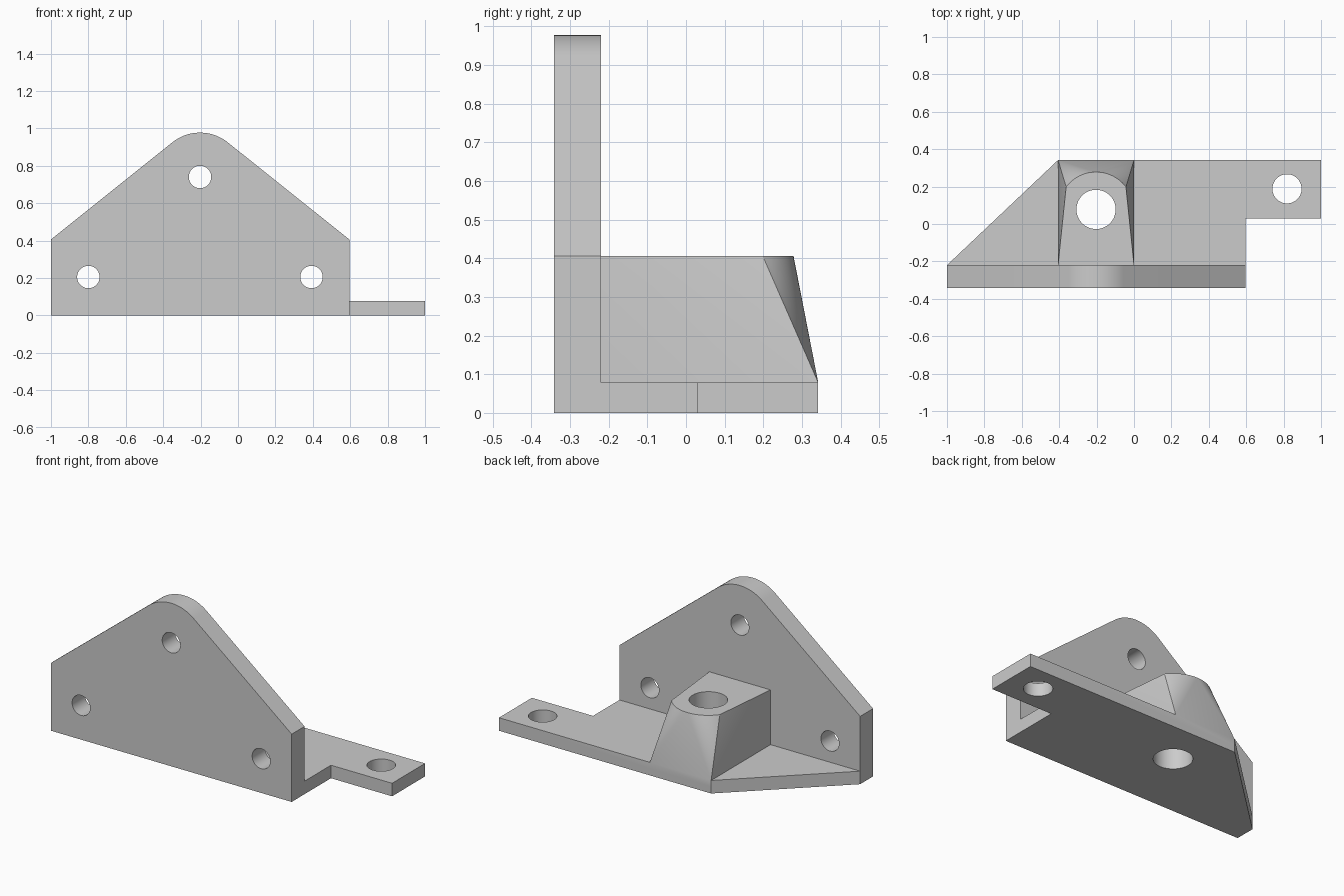
import bpy, bmesh
from math import sin, cos, radians, pi
from mathutils import Matrix, Vector

if "Cube" in bpy.data.objects:
    bpy.data.objects.remove(bpy.data.objects["Cube"], do_unlink=True)

grey = bpy.data.materials.new("plain grey")
grey.use_nodes = True
colour = (0.6, 0.6, 0.6, 1)
grey.diffuse_color = colour
grey.node_tree.nodes["Principled BSDF"].inputs["Base Color"].default_value = colour

LEFT, RIGHT = -1.0, 0.595
FRONT, INNER, BACK = -0.342, -0.22, 0.342
BASE_TOP, SHOULDER = 0.078, 0.406
MID = -0.203


def make_object(name, bm):
    bmesh.ops.recalc_face_normals(bm, faces=bm.faces)
    mesh = bpy.data.meshes.new(name)
    bm.to_mesh(mesh)
    bm.free()
    mesh.materials.append(grey)
    obj = bpy.data.objects.new(name, mesh)
    bpy.context.collection.objects.link(obj)
    return obj


def prism(name, points, depth):
    """Extrude a closed outline along a vector."""
    bm = bmesh.new()
    face = bm.faces.new([bm.verts.new(p) for p in points])
    out = bmesh.ops.extrude_face_region(bm, geom=[face])
    bmesh.ops.translate(bm, vec=depth, verts=[v for v in out["geom"] if isinstance(v, bmesh.types.BMVert)])
    return make_object(name, bm)


def arc(cx, cy, r, start, end, steps):
    angles = [radians(start + (end - start) * i / steps) for i in range(steps + 1)]
    return [(cx + r * cos(a), cy + r * sin(a)) for a in angles]


def hole(name, centre, radius, axis):
    """Round cutter along y or z."""
    bm = bmesh.new()
    turn = Matrix.Rotation(pi / 2, 4, "X") if axis == "y" else Matrix()
    bmesh.ops.create_cone(bm, cap_ends=True, segments=48, radius1=radius, radius2=radius,
                          depth=1.2 if axis == "z" else 0.2,
                          matrix=Matrix.Translation(Vector(centre)) @ turn)
    obj = make_object(name, bm)
    obj.hide_render = True
    return obj


def combine(target, other, operation):
    """Apply a boolean and remove the helper."""
    mod = target.modifiers.new(other.name, "BOOLEAN")
    mod.operation, mod.solver, mod.object = operation, "EXACT", other
    bpy.context.view_layer.objects.active = target
    bpy.ops.object.modifier_apply(modifier=mod.name)
    bpy.data.objects.remove(other, do_unlink=True)


# Upright plate with a rounded peak
outline = [(LEFT, 0), (RIGHT, 0), (RIGHT, SHOULDER)]
outline += arc(MID, 0.74, 0.237, 51.2, 128.8, 24) + [(LEFT, SHOULDER)]
bracket = prism("mounting_bracket", [(x, FRONT, z) for x, z in outline], (0, INNER - FRONT, 0))

# Flat foot with a side tab
foot_outline = [(LEFT, INNER), (RIGHT, INNER), (RIGHT, 0.03), (1, 0.03), (1, BACK), (-0.406, BACK)]
foot = prism("foot", [(x, y, 0) for x, y in foot_outline], (0, 0, BASE_TOP))

# Boss lofted from a square footprint to a rounded top
bm = bmesh.new()
for x in (-0.406, 0):
    for y, z in ((INNER, 0.04), (BACK, 0.04), (BACK, BASE_TOP), (INNER, SHOULDER)):
        bm.verts.new((x, y, z))
for x, y in arc(MID, 0.078, 0.2, 37, 143, 24):
    bm.verts.new((x, y, SHOULDER))
bmesh.ops.convex_hull(bm, input=bm.verts)
bmesh.ops.dissolve_limit(bm, angle_limit=0.002, verts=bm.verts, edges=bm.edges)
boss = make_object("boss", bm)

combine(foot, boss, "UNION")
combine(bracket, foot, "UNION")

# Bolt holes in the plate, boss and tab
for x, z in ((MID, 0.74), (-0.8, 0.205), (0.393, 0.205)):
    combine(bracket, hole("plate_hole", (x, (FRONT + INNER) / 2, z), 0.06, "y"), "DIFFERENCE")
for x, y, r in ((MID, 0.078, 0.105), (0.818, 0.188, 0.078)):
    combine(bracket, hole("foot_hole", (x, y, 0.2), r, "z"), "DIFFERENCE")

# Smooth curves, sharp edges
bpy.ops.object.select_all(action="DESELECT")
bracket.select_set(True)
bpy.context.view_layer.objects.active = bracket
bpy.ops.object.shade_smooth_by_angle(angle=radians(20))
